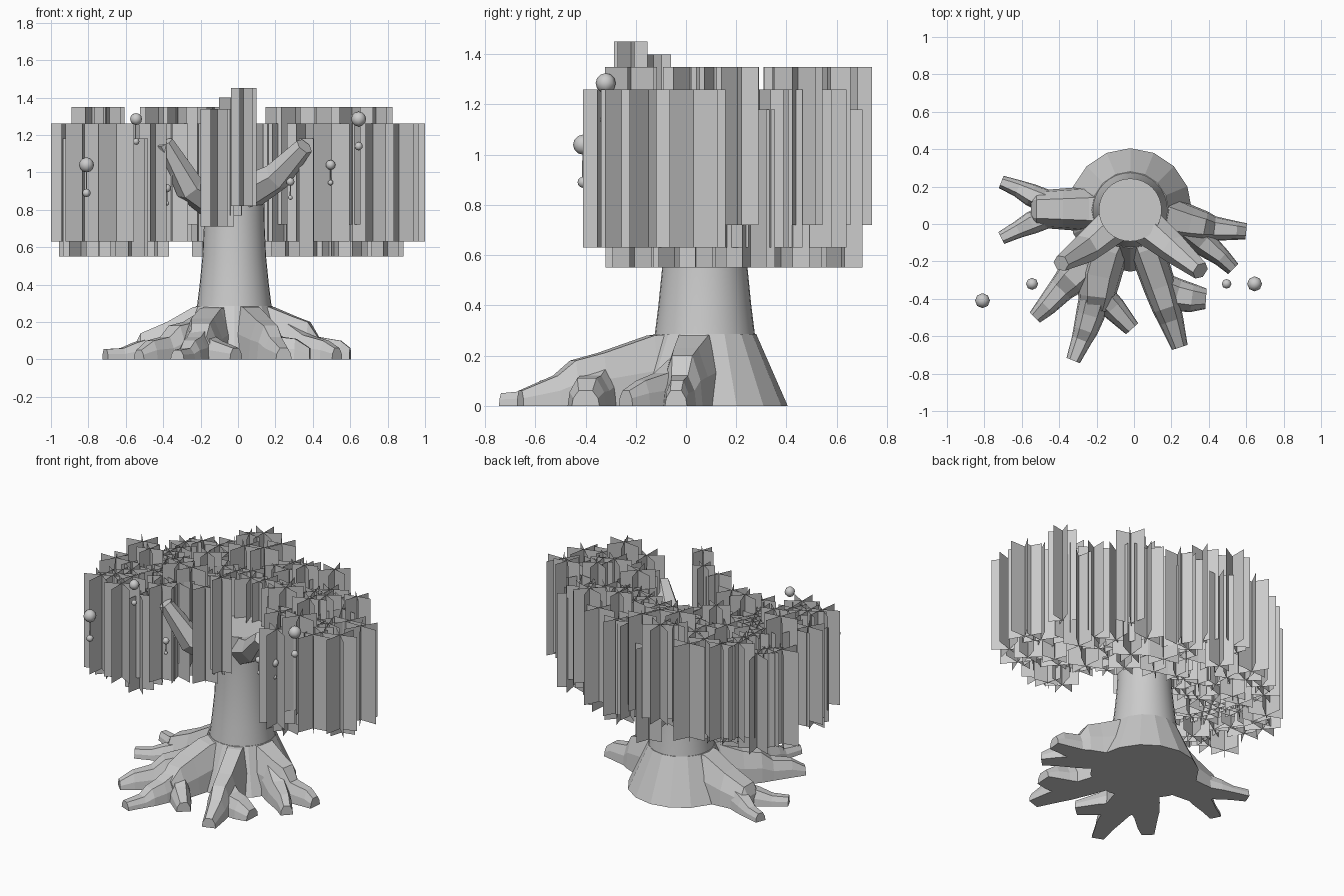
import bpy, bmesh, math, random
from mathutils import Vector, Matrix

if "Cube" in bpy.data.objects:
    bpy.data.objects.remove(bpy.data.objects["Cube"])

random.seed(5)


def finish(name, bm, smooth=None):
    bmesh.ops.recalc_face_normals(bm, faces=bm.faces)
    me = bpy.data.meshes.new(name)
    bm.to_mesh(me)
    bm.free()
    ob = bpy.data.objects.new(name, me)
    bpy.context.collection.objects.link(ob)
    if smooth:
        bpy.ops.object.select_all(action='DESELECT')
        ob.select_set(True)
        bpy.context.view_layer.objects.active = ob
        bpy.ops.object.shade_smooth_by_angle(angle=math.radians(smooth))
    return ob


def loft(bm, rings):
    """Skin a list of equal-sized closed rings and cap both ends."""
    rows = [[bm.verts.new(p) for p in r] for r in rings]
    n = len(rows[0])
    for a, b in zip(rows, rows[1:]):
        for i in range(n):
            j = (i + 1) % n
            bm.faces.new((a[i], a[j], b[j], b[i]))
    bm.faces.new(rows[0][::-1])
    bm.faces.new(rows[-1])


def circle(c, r, n, z):
    return [(c[0] + r * math.cos(2 * math.pi * i / n),
             c[1] + r * math.sin(2 * math.pi * i / n), z) for i in range(n)]


# Trunk: faceted flare below, smooth column above
AXIS = (-0.02, 0.075)
bm = bmesh.new()
loft(bm, [circle(AXIS, 0.33, 16, 0), circle(AXIS, 0.205, 16, 0.285)])
finish("trunk_flare", bm)
bm = bmesh.new()
loft(bm, [circle(AXIS, r, 32, z) for z, r in
          [(0.28, 0.2), (0.4, 0.185), (0.55, 0.17), (0.7, 0.163), (0.85, 0.16), (1.0, 0.168)]])
finish("trunk", bm, 25)


# Roots: stepped trapezoid ridges, each point is x, y, half width, height
def root(name, *path):
    bm = bmesh.new()
    rings = []
    for i, (x, y, w, h) in enumerate(path):
        a, b = path[max(i - 1, 0)], path[min(i + 1, len(path) - 1)]
        d = Vector((b[0] - a[0], b[1] - a[1])).normalized()
        s = Vector((-d.y, d.x)) * 1.1
        rings.append([(x + s.x * w * k, y + s.y * w * k, z)
                      for k, z in ((-1, 0), (-0.9, h * 0.5), (-0.5, h), (0.5, h), (0.9, h * 0.5), (1, 0))])
    loft(bm, rings)
    finish(name, bm)


root("root_left", (-0.14, 0.08, 0.12, 0.29), (-0.24, 0.08, 0.11, 0.28), (-0.38, 0.08, 0.1, 0.2), (-0.52, 0.08, 0.09, 0.14), (-0.55, 0.08, 0.08, 0.08))
root("root_left_tip_back", (-0.42, 0.1, 0.06, 0.13), (-0.55, 0.155, 0.055, 0.09), (-0.62, 0.19, 0.042, 0.06), (-0.71, 0.225, 0.032, 0.055))
root("root_left_tip_front", (-0.42, 0.06, 0.06, 0.13), (-0.55, 0.005, 0.055, 0.09), (-0.62, -0.03, 0.042, 0.06), (-0.71, -0.075, 0.032, 0.055))
root("root_front_left", (-0.1, -0.03, 0.11, 0.29), (-0.15, -0.14, 0.11, 0.27), (-0.19, -0.28, 0.11, 0.22), (-0.2, -0.39, 0.09, 0.19), (-0.21, -0.46, 0.075, 0.12))
root("root_front_left_side", (-0.14, -0.1, 0.1, 0.27), (-0.26, -0.22, 0.09, 0.2), (-0.34, -0.3, 0.08, 0.18), (-0.39, -0.35, 0.065, 0.12), (-0.47, -0.44, 0.05, 0.1), (-0.53, -0.5, 0.035, 0.05))
root("root_front_left_tip", (-0.2, -0.36, 0.08, 0.18), (-0.235, -0.49, 0.07, 0.12), (-0.26, -0.57, 0.06, 0.1), (-0.28, -0.62, 0.05, 0.06), (-0.325, -0.73, 0.035, 0.05))
root("root_front_left_spur", (-0.19, -0.36, 0.06, 0.15), (-0.11, -0.45, 0.06, 0.1), (-0.01, -0.56, 0.04, 0.06))
root("root_front_right", (0.03, -0.02, 0.09, 0.29), (0.07, -0.14, 0.085, 0.28), (0.14, -0.34, 0.08, 0.21), (0.175, -0.45, 0.07, 0.18), (0.2, -0.52, 0.06, 0.12), (0.245, -0.66, 0.04, 0.06))
root("root_front_right_spur", (0.13, -0.34, 0.08, 0.18), (0.23, -0.38, 0.08, 0.12), (0.31, -0.395, 0.07, 0.11), (0.385, -0.4, 0.05, 0.06))
root("root_right", (0.1, 0.05, 0.12, 0.29), (0.18, 0.03, 0.11, 0.28), (0.3, 0.0, 0.09, 0.23), (0.38, -0.015, 0.075, 0.2), (0.43, -0.025, 0.06, 0.12), (0.55, -0.035, 0.045, 0.1), (0.6, -0.04, 0.04, 0.06))
root("root_right_spur", (0.28, -0.02, 0.08, 0.2), (0.37, -0.1, 0.065, 0.13), (0.47, -0.18, 0.045, 0.1), (0.53, -0.24, 0.035, 0.06))


# Branches: six sided limbs reaching forward and out
def branch(name, pts, radii):
    bm = bmesh.new()
    pts = [Vector(p) for p in pts]
    rings = []
    for i, (p, r) in enumerate(zip(pts, radii)):
        d = pts[min(i + 1, len(pts) - 1)] - pts[max(i - 1, 0)]
        u = d.cross(Vector((0, 1, 0.3))).normalized()
        v = d.cross(u).normalized()
        rings.append([p + r * (u * math.cos(k * math.pi / 3) + v * math.sin(k * math.pi / 3))
                      for k in range(6)])
    loft(bm, rings)
    finish(name, bm)


branch("branch_left", [(-0.1, 0.0, 0.82), (-0.26, -0.13, 0.92), (-0.39, -0.21, 1.16)], [0.1, 0.08, 0.045])
branch("branch_right", [(0.05, 0.0, 0.89), (0.21, -0.13, 0.98), (0.355, -0.25, 1.14)], [0.1, 0.08, 0.05])

# Foliage: stars of three upright sheets, all the same height
SHEET = 0.63


def star(bm, x, y, z, w, rot):
    for k in range(3):
        a = rot + k * math.pi / 3
        dx, dy = math.cos(a) * w / 2, math.sin(a) * w / 2
        bm.faces.new([bm.verts.new(p) for p in (
            (x - dx, y - dy, z), (x + dx, y + dy, z),
            (x + dx, y + dy, z + SHEET), (x - dx, y - dy, z + SHEET))])


# Crescent footprint wrapping round the back of the trunk
FOOT = [(-.48, -.25), (-.82, -.29), (-.88, 0), (-.86, .22), (-.72, .4), (-.47, .6), (-.2, .63), (.3, .51),
        (.6, .33), (.87, .1), (.87, -.16), (.7, -.28), (.45, -.31), (.36, -.1), (.26, .13), (.1, .2), (-.15, .2), (-.3, 0)]


def inside(x, y, poly):
    hit = False
    for (x1, y1), (x2, y2) in zip(poly, poly[1:] + poly[:1]):
        if (y1 > y) != (y2 > y) and x < (x2 - x1) * (y - y1) / (y2 - y1) + x1:
            hit = not hit
    return hit


bm = bmesh.new()
fixed = [(-.89, -.02, .63, 0), (.89, .03, .63, 0), (-.25, .63, .72, math.pi / 2), (-.82, -.27, .63, 0.4),
         (-.65, -.3, .63, math.pi / 2), (.5, -.3, .63, math.pi / 2), (-.85, .2, .55, 0.2), (.86, -.15, .63, 0.3)]
placed = []
for x, y, z, r in fixed:
    placed.append((x, y))
    star(bm, x, y, z, 0.22, r)
for _ in range(6000):
    x, y = random.uniform(-.9, .9), random.uniform(-.35, .65)
    if inside(x, y, FOOT) and all(math.hypot(x - p, y - q) > 0.088 for p, q in placed):
        placed.append((x, y))
        over_trunk = math.hypot(x - AXIS[0], y - AXIS[1]) < 0.25
        z = 0.63 if over_trunk else random.choice((0.55, 0.63, 0.63, 0.63, 0.72))
        star(bm, x, y, z, random.uniform(0.16, 0.23), random.uniform(0, math.pi))
finish("foliage_crescent", bm)

# Small tuft in front of the trunk top
bm = bmesh.new()
star(bm, -0.11, -0.19, 0.71, 0.18, 0.1)
star(bm, 0.03, -0.22, 0.82, 0.14, 0.2)
star(bm, -0.04, -0.13, 0.77, 0.14, 0.5)
finish("foliage_front_tuft", bm)

# Hanging fruit: large ball, fine cord, small ball
for i, (x, y, z, r, drop) in enumerate([
        (-0.81, -0.41, 1.04, 0.04, 0.15), (-0.545, -0.32, 1.285, 0.032, 0.12), (-0.38, -0.22, 0.915, 0.022, 0.08),
        (0.645, -0.32, 1.285, 0.04, 0.145), (0.495, -0.32, 1.04, 0.026, 0.095), (0.28, -0.18, 0.95, 0.022, 0.085)]):
    bm = bmesh.new()
    for zz, rr in ((z, r), (z - drop, r * 0.55)):
        bmesh.ops.create_uvsphere(bm, u_segments=8, v_segments=6, radius=rr, matrix=Matrix.Translation((x, y, zz)))
    if z < 1.2:
        bmesh.ops.create_cone(bm, segments=6, radius1=0.005, radius2=0.002, depth=drop,
                              matrix=Matrix.Translation((x, y, z - drop / 2)))
    finish(f"hanging_fruit_{i + 1}", bm, 50)
